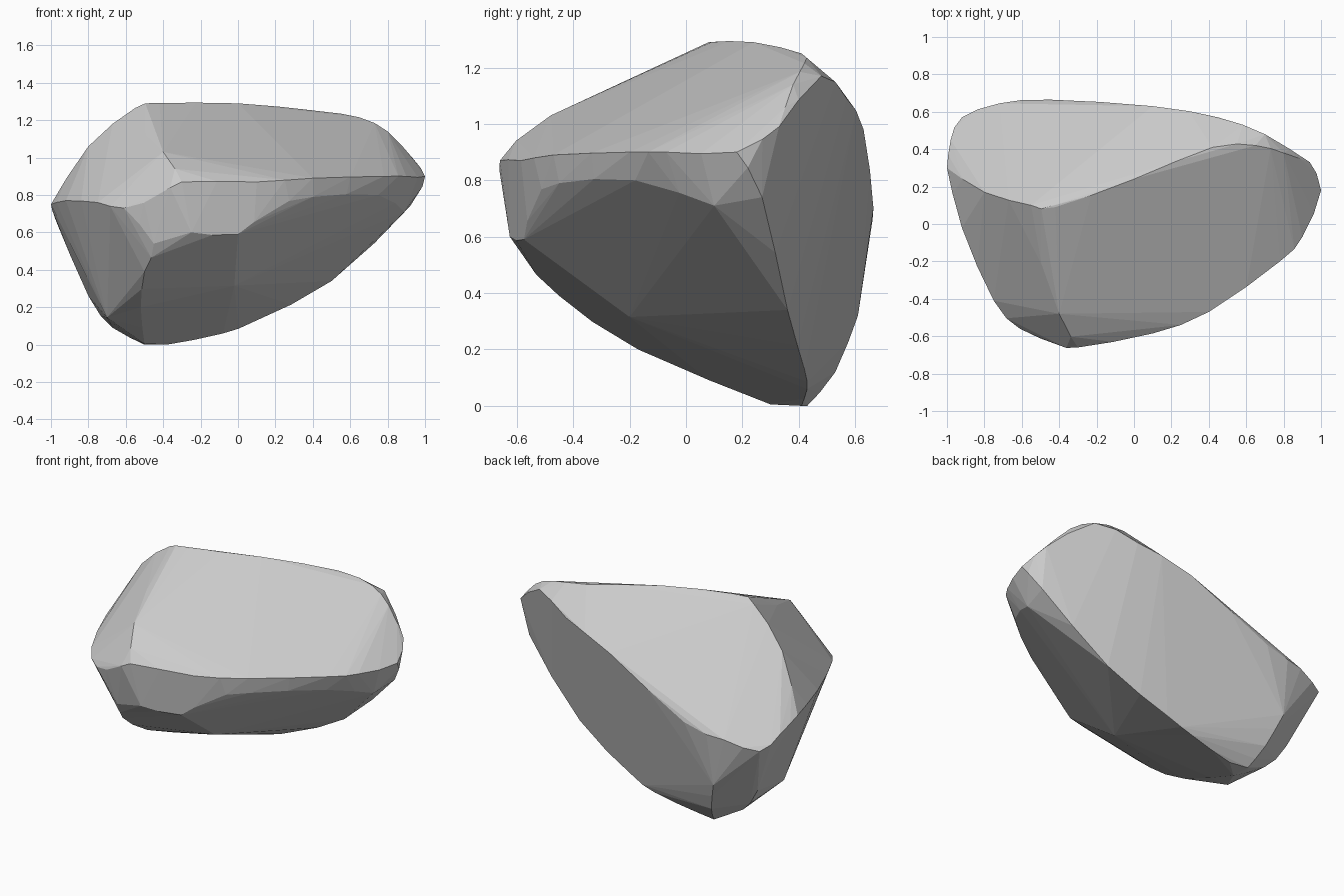
import bpy, bmesh, math
from mathutils import Vector

if "Cube" in bpy.data.objects:
    bpy.data.objects.remove(bpy.data.objects["Cube"])

# Worn edge lines of the boulder; its flat faces are the hull stretched between them
rim = [(-1, .3, .75), (-.92, -.02, .77), (-.75, -.41, .76), (-.61, -.56, .73),
       (-.4, -.645, .8), (-.3, -.66, .87), (.1, -.585, .87), (.4, -.47, .89),
       (.78, -.2, .9), (.9, -.07, .9), (1, .18, .9), (.94, .33, .99)]
crest = [rim[0], (-.8, .17, 1.06), (-.55, .1, 1.265), (-.42, .09, 1.29), (0, .24, 1.29),
         (.42, .41, 1.25), (.65, .42, 1.215), (.8, .38, 1.14), rim[-1]]
left_shoulder = [crest[1], (-.6, .04, 1.18), (-.4, -.48, 1.03), rim[5]]
front_shoulder = [(-.25, -.625, .6), (0, -.575, .59), (.17, -.545, .73), (.4, -.45, .79),
                  (.75, -.18, .8), (.89, .1, .71)]
keel = [rim[3], (-.45, -.575, .54), (-.5, -.45, .39), (-.52, -.17, .2), (-.5, .3, .005)]
belly = [(-.02, -.2, .315)]
left_cheek = [(-.7, .01, .145)]
underside = [(-.5, .43, 0), (-.38, .41, 0), (-.08, .43, .06), (.1, .42, .13),
             (.5, .36, .34), (.92, .27, .74), rim[10]]
back_ridge = [rim[-1], (.7, .48, 1.17), (.45, .57, 1.09), (.1, .63, .98), (-.45, .665, .7),
              (-.72, .645, .65), (-.92, .57, .6), (-.98, .45, .68), rim[0]]
left_foot = [keel[-1], (-.67, .38, .09), (-.8, .42, .26), back_ridge[-2]]
back_foot = [(-.62, .61, .32), (-.55, .53, .12), underside[0]]


def rounded(line):
    """Points of the line plus a smooth midpoint on every segment."""
    pts = [Vector(p) for p in line]
    out = list(pts)
    for i in range(len(pts) - 1):
        a, b = pts[i], pts[i + 1]
        before, after = pts[max(i - 1, 0)], pts[min(i + 2, len(pts) - 1)]
        out.append((a + b) * 0.5625 - (before + after) * 0.0625)
    return out


# Boulder
bm = bmesh.new()
for line in (rim, crest, left_shoulder, front_shoulder, keel, belly, left_cheek,
             underside, back_ridge, left_foot, back_foot):
    for p in rounded(line):
        p.z = min(max(p.z, 0), 1.294)
        bm.verts.new(p)
bmesh.ops.remove_doubles(bm, verts=bm.verts, dist=0.01)
bmesh.ops.convex_hull(bm, input=bm.verts)
loose = [v for v in bm.verts if not v.link_faces]
bmesh.ops.delete(bm, geom=loose, context='VERTS')
# Merge nearly coplanar triangles into broad facets
bmesh.ops.dissolve_limit(bm, angle_limit=math.radians(2), verts=bm.verts, edges=bm.edges)
bmesh.ops.recalc_face_normals(bm, faces=bm.faces)

mesh = bpy.data.meshes.new("boulder")
bm.to_mesh(mesh)
bm.free()
boulder = bpy.data.objects.new("boulder", mesh)
bpy.context.collection.objects.link(boulder)
